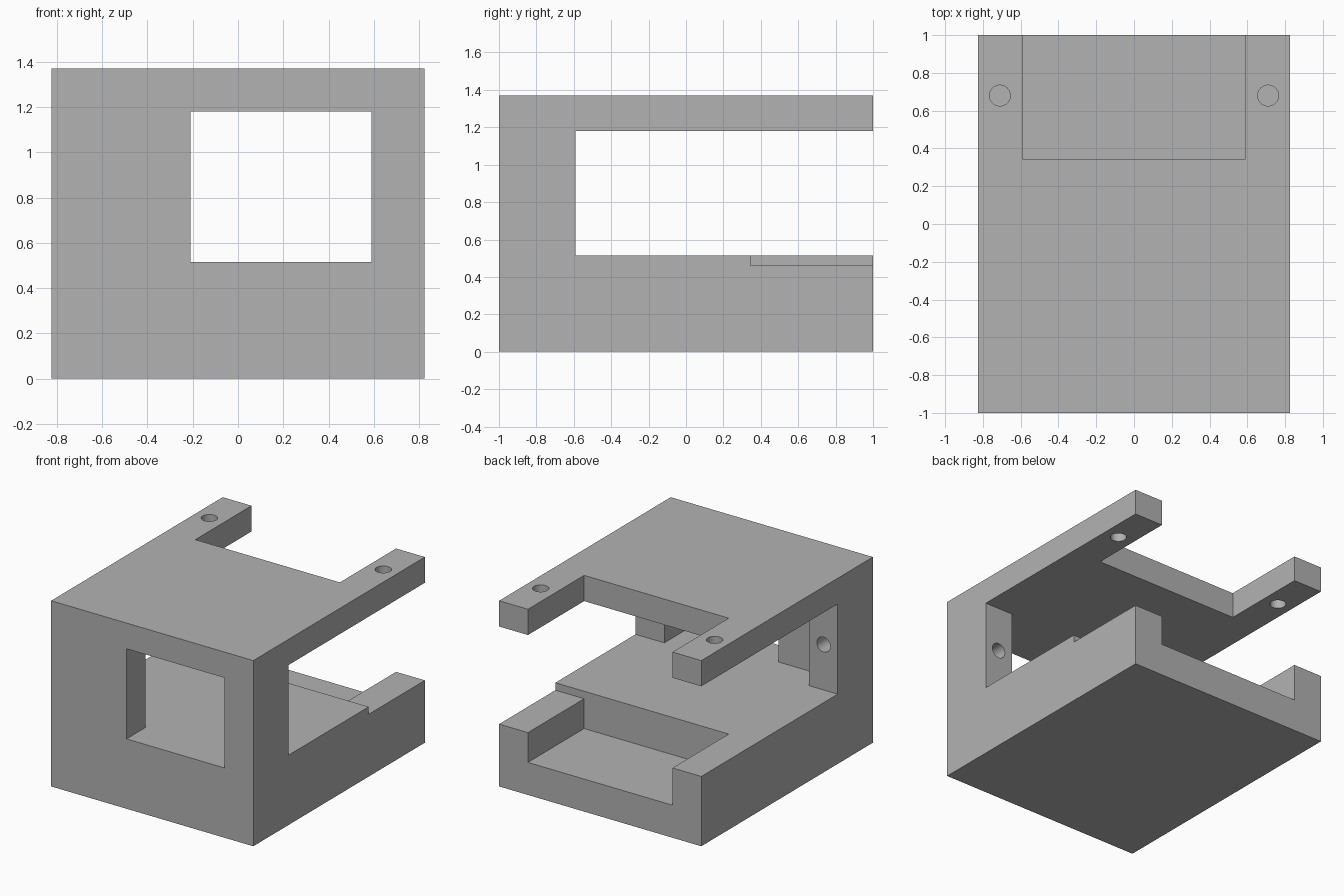
import bpy
from mathutils import Vector

cube = bpy.data.objects.get("Cube")
if cube:
    bpy.data.objects.remove(cube, do_unlink=True)

W, H = 0.825, 1.37              # half width, height
INNER = 0.59                    # inner face of rails and posts
FLOOR, CEIL = 0.515, 1.18       # opening between base and top slab
POST_Y, NOTCH_Y = -0.59, 0.345  # rear of posts, start of rear notch

grey = bpy.data.materials.new("plain grey")
grey.use_nodes = True
colour = (0.448, 0.448, 0.448, 1)
grey.diffuse_color = colour
grey.node_tree.nodes["Principled BSDF"].inputs["Base Color"].default_value = colour


def box(name, low, high):
    low, high = Vector(low), Vector(high)
    bpy.ops.mesh.primitive_cube_add(size=1, location=(low + high) / 2)
    ob = bpy.context.object
    ob.name = name
    ob.scale = high - low
    bpy.ops.object.transform_apply(location=True, rotation=True, scale=True)
    return ob


def drill(name, centre, depth, rotation=(0, 0, 0)):
    bpy.ops.mesh.primitive_cylinder_add(vertices=48, radius=0.055, depth=depth,
                                        location=centre, rotation=rotation)
    ob = bpy.context.object
    ob.name = name
    return ob


# Solid block that everything is cut from
body = box("bracket_body", (-W, -1, 0), (W, 1, H))
body.data.materials.append(grey)

cutters = [
    # Opening through both sides, behind the front posts
    box("side_opening", (-1, POST_Y, FLOOR), (1, 1.2, CEIL)),
    # Recess behind the front wall, between the posts
    box("wall_recess", (-INNER, -0.78, FLOOR), (INNER, 0, CEIL)),
    # Off-centre window in the front wall
    box("front_window", (-0.21, -1.2, FLOOR), (INNER, 0, CEIL)),
    # Rear notch through the top slab and into the base
    box("rear_notch", (-INNER, NOTCH_Y, 0.24), (INNER, 1.2, 1.6)),
    # Lowered left base rail
    box("lowered_rail", (0.5, NOTCH_Y, 0.46), (1, 1.2, 0.8)),
]
# Screw holes: through the top arms, blind into the posts
for side, s in (("left", 1), ("right", -1)):
    cutters.append(drill(side + "_arm_hole", (0.71 * s, 0.68, 1.28), 0.4))
    cutters.append(drill(side + "_post_hole", (0.71 * s, POST_Y, 0.85), 0.4,
                         (1.5708, 0, 0)))

for cutter in cutters:
    bpy.context.view_layer.objects.active = body
    mod = body.modifiers.new(cutter.name, 'BOOLEAN')
    mod.operation = 'DIFFERENCE'
    mod.solver = 'EXACT'
    mod.object = cutter
    bpy.ops.object.modifier_apply(modifier=mod.name)
    bpy.data.objects.remove(cutter, do_unlink=True)

# Smooth hole walls, sharp block edges
bpy.ops.object.select_all(action='DESELECT')
body.select_set(True)
bpy.context.view_layer.objects.active = body
bpy.ops.object.shade_smooth_by_angle(angle=0.5)
